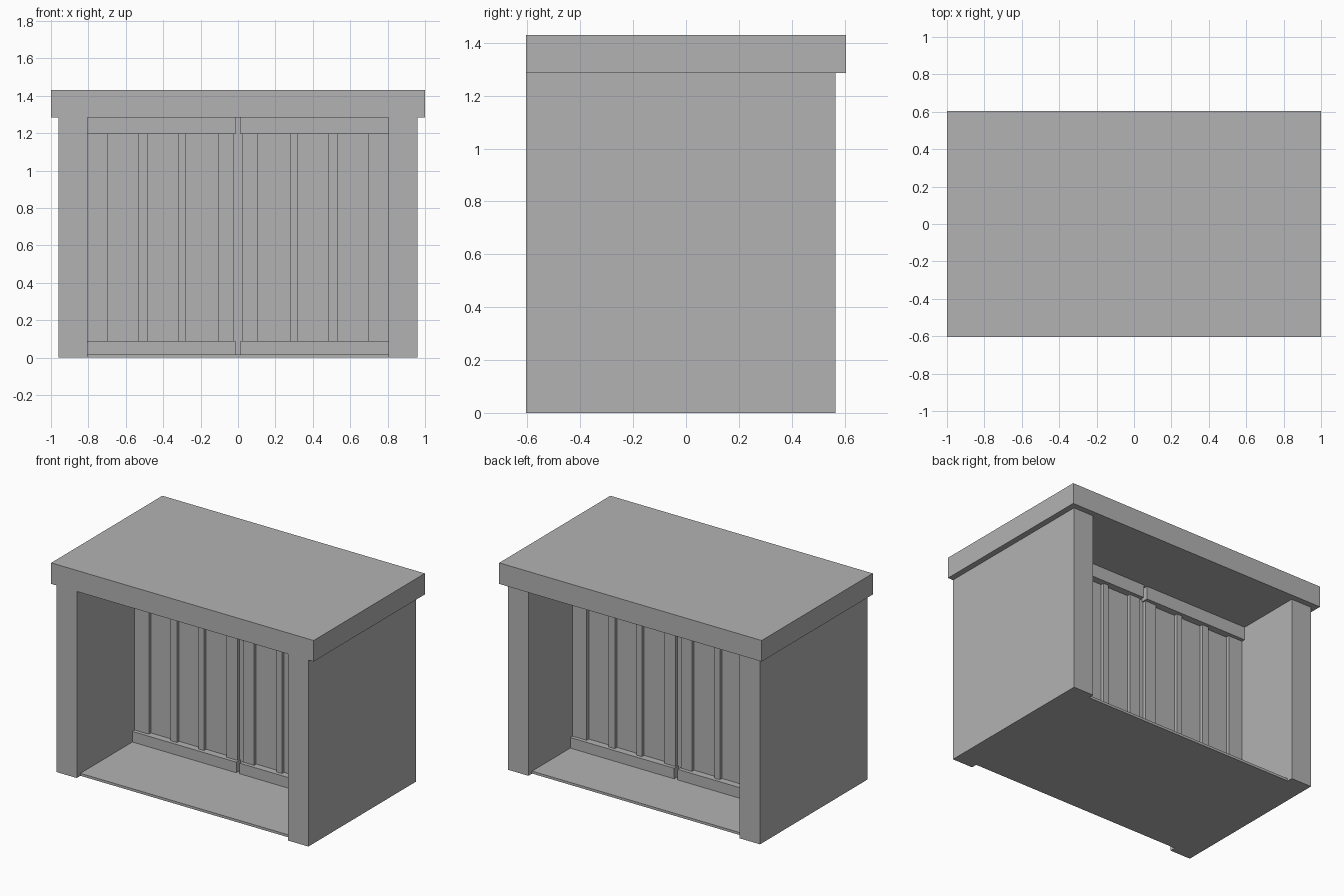
import bpy

default = bpy.data.objects.get("Cube")
if default:
    bpy.data.objects.remove(default, do_unlink=True)

grey = bpy.data.materials.new("plain_grey")
grey.use_nodes = True
COLOR = (0.45, 0.45, 0.45, 1)
grey.diffuse_color = COLOR
grey.node_tree.nodes["Principled BSDF"].inputs["Base Color"].default_value = COLOR


def box(name, x, y, z):
    """Box from (min, max) pairs along each axis."""
    bpy.ops.mesh.primitive_cube_add(size=1)
    ob = bpy.context.object
    ob.name = name
    for v in ob.data.vertices:
        v.co = [pair[0] if c < 0 else pair[1] for c, pair in zip(v.co, (x, y, z))]
    ob.data.materials.append(grey)
    return ob


def mirrored(x, side):
    return tuple(sorted((x[0] * side, x[1] * side)))


TOP = 1.285      # underside of the top slab
INNER = 0.805    # inner face of the side walls
FLOOR = 0.017    # upper face of the floor
RAIL_LOW, RAIL_HIGH = 0.09, 1.195
MID = 0.055      # middle plane of the divider


def depth(thickness):
    return (MID - thickness / 2, MID + thickness / 2)


# Carcass: overhanging top and thin inset floor
box("top_slab", (-1, 1), (-0.605, 0.605), (TOP, 1.43))
box("floor", (-INNER, INNER), (-0.565, 0.525), (0, FLOOR))

# Divider doors, one on each side of the centre line
battens = {"outer_stile": (0.697, INNER), "outer_batten": (0.483, 0.532),
           "inner_batten": (0.277, 0.318), "meeting_stile": (0.105, 0.022)}
for side, label in ((1, "left"), (-1, "right")):
    box(label + "_wall", mirrored((0.805, 0.96), side), (-0.605, 0.565), (0, TOP))
    rail_x = mirrored((0.013, INNER), side)
    box(label + "_bottom_rail", rail_x, depth(0.11), (FLOOR, RAIL_LOW))
    box(label + "_top_rail", rail_x, depth(0.11), (RAIL_HIGH, TOP))
    box(label + "_panel", mirrored((0.022, INNER), side), depth(0.014), (RAIL_LOW, RAIL_HIGH))
    for name, x in battens.items():
        box(label + "_" + name, mirrored(x, side), depth(0.06), (RAIL_LOW, RAIL_HIGH))

# Thin strip closing the gap between the doors
box("centre_strip", (-0.022, 0.022), depth(0.014), (FLOOR, TOP))
